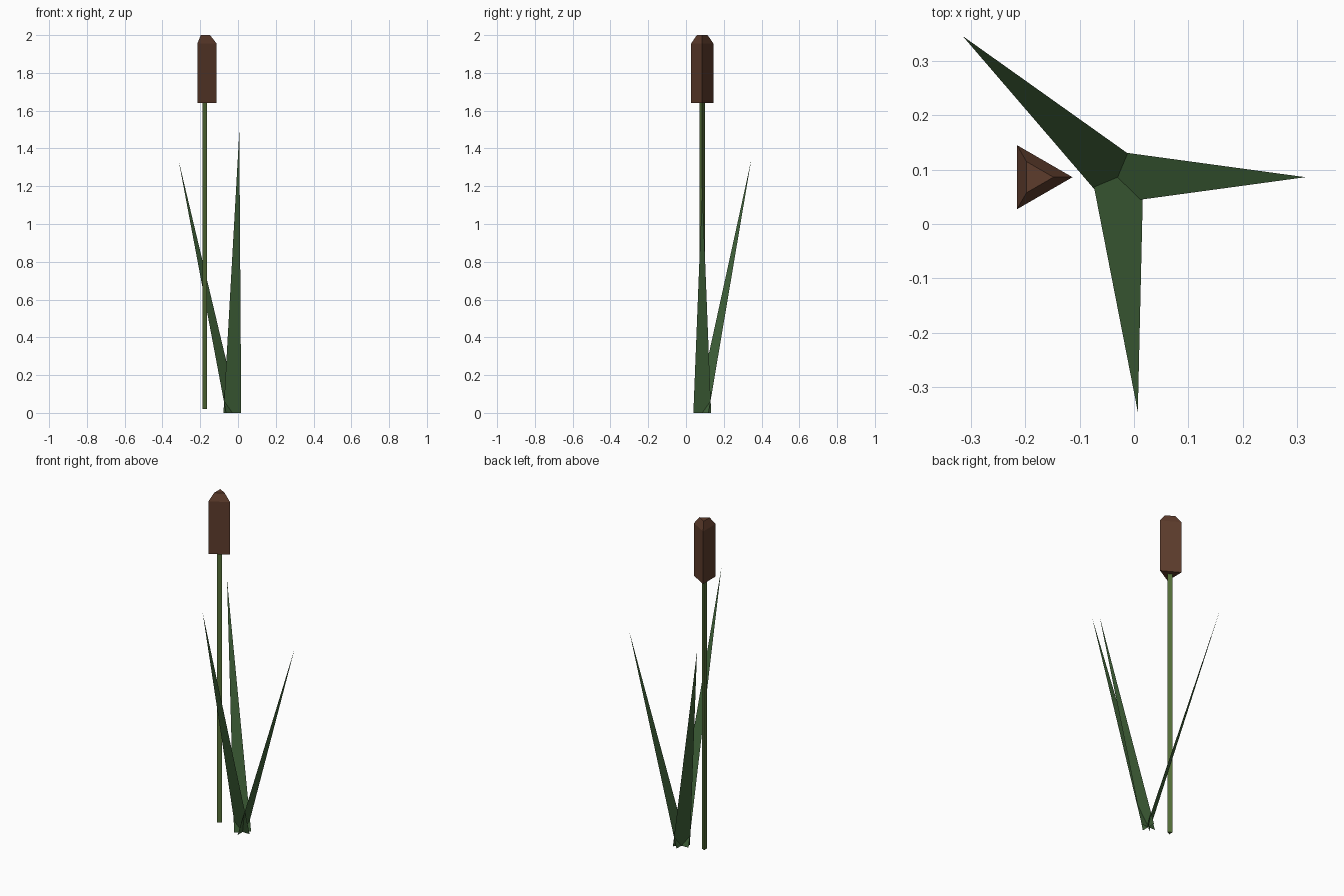
import bpy, bmesh
from math import cos, sin, pi, radians
from mathutils import Vector, Matrix

if "Cube" in bpy.data.objects:
    bpy.data.objects.remove(bpy.data.objects["Cube"])


def material(name, rgb):
    m = bpy.data.materials.new(name)
    m.diffuse_color = (*rgb, 1)
    m.use_nodes = True
    m.node_tree.nodes["Principled BSDF"].inputs["Base Color"].default_value = m.diffuse_color
    return m


def finish(name, bm, mat):
    me = bpy.data.meshes.new(name)
    bm.to_mesh(me)
    bm.free()
    me.materials.append(mat)
    ob = bpy.data.objects.new(name, me)
    bpy.context.collection.objects.link(ob)
    return ob


def three_sided(name, centre, rings, mat):
    """Closed triangular column through (radius, z) rings, one corner facing +x."""
    bm = bmesh.new()
    loops = [[bm.verts.new((centre[0] + r * cos(2 * pi * i / 3),
                            centre[1] + r * sin(2 * pi * i / 3), z))
              for i in range(3)] for r, z in rings]
    for a, b in zip(loops, loops[1:]):
        for i in range(3):
            j = (i + 1) % 3
            bm.faces.new((a[i], a[j], b[j], b[i]))
    bm.faces.new(loops[0][::-1])
    bm.faces.new(loops[-1])
    bmesh.ops.recalc_face_normals(bm, faces=bm.faces)
    return finish(name, bm, mat)


def blade(name, angle, reach, sideways, height, mat):
    """Single flat triangle leaning outwards from the clump centre."""
    bm = bmesh.new()
    pts = [(0, 0.047, 0), (0, -0.047, 0), (reach, sideways, height)]
    turn = Matrix.Rotation(radians(angle), 3, 'Z')
    bm.faces.new([bm.verts.new(turn @ Vector(p) + Vector((-0.03, 0.086, 0)))
                  for p in pts])
    bmesh.ops.reverse_faces(bm, faces=bm.faces) if bm.faces[:][0].normal.z < 0 else None
    return finish(name, bm, mat)


leaf = material("leaf_green", (0.05, 0.12, 0.04))
stalk = material("stalk_green", (0.09, 0.16, 0.04))
brown = material("seed_brown", (0.11, 0.045, 0.025))

# Stalk and seed head
spot = (-0.181, 0.086)
three_sided("stalk", spot, [(0.016, 0.02), (0.016, 1.64)], stalk)
three_sided("seed_head", spot, [(0.068, 1.64), (0.068, 1.955), (0.033, 2.0)], brown)

# Leaves: angle, outward reach, sideways drift of the tip, tip height
for i, (a, reach, side, h) in enumerate([(0, 0.345, 0, 1.19),
                                         (135, 0.385, 0.018, 1.34),
                                         (-90, 0.431, 0.037, 1.49)]):
    blade(f"leaf_{i + 1}", a, reach, side, h, leaf)
